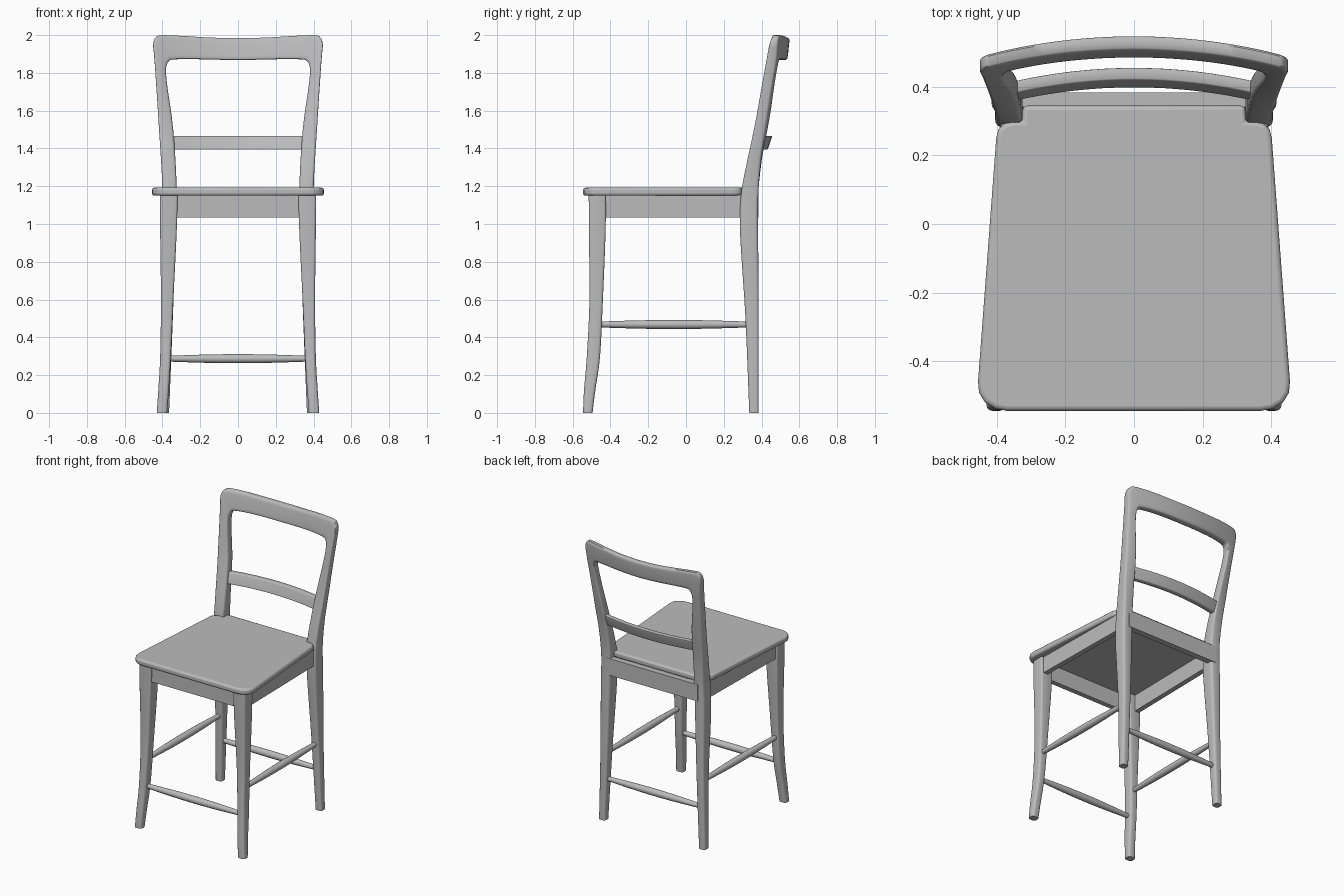
import bpy, bmesh, math
from mathutils import Vector

cube = bpy.data.objects.get("Cube")
if cube:
    bpy.data.objects.remove(cube)

paint = bpy.data.materials.new("light_grey_paint")
paint.use_nodes = True
grey = (0.5, 0.5, 0.5, 1)
paint.diffuse_color = grey
paint.node_tree.nodes["Principled BSDF"].inputs["Base Color"].default_value = grey


def finish(name, bm, angle=40):
    bmesh.ops.recalc_face_normals(bm, faces=bm.faces)
    mesh = bpy.data.meshes.new(name)
    bm.to_mesh(mesh)
    bm.free()
    mesh.materials.append(paint)
    obj = bpy.data.objects.new(name, mesh)
    bpy.context.collection.objects.link(obj)
    bpy.ops.object.select_all(action='DESELECT')
    obj.select_set(True)
    bpy.context.view_layer.objects.active = obj
    bpy.ops.object.shade_smooth_by_angle(angle=math.radians(angle))
    return obj


def rounded_square(r, steps=4):
    """Points of a -1..1 square whose corners have radius r."""
    pts = []
    for q in range(4):
        mid = math.pi / 2 * q + math.pi / 4
        cx, cy = math.copysign(1 - r, math.cos(mid)), math.copysign(1 - r, math.sin(mid))
        for i in range(steps):
            a = math.pi / 2 * (q + i / (steps - 1))
            pts.append((cx + r * math.cos(a), cy + r * math.sin(a)))
    return pts


def loft(name, rings, angle=40):
    bm = bmesh.new()
    loops = [[bm.verts.new(p) for p in ring] for ring in rings]
    n = len(loops[0])
    for a, b in zip(loops, loops[1:]):
        for i in range(n):
            bm.faces.new((a[i], a[(i + 1) % n], b[(i + 1) % n], b[i]))
    bm.faces.new(loops[0])
    bm.faces.new(loops[-1])
    return finish(name, bm, angle)


def smooth(rows, steps=4):
    """Catmull-Rom curve through rows of numbers."""
    out = []
    for i in range(len(rows) - 1):
        quad = zip(rows[max(i - 1, 0)], rows[i], rows[i + 1], rows[min(i + 2, len(rows) - 1)])
        quad = list(quad)
        for s in range(steps):
            t = s / steps
            out.append([b + t / 2 * (c - a + t * (2*a - 5*b + 4*c - d + t * (3*(b - c) + d - a)))
                        for a, b, c, d in quad])
    return out + [list(rows[-1])]


def lerp(a, b, u):
    return a + (b - a) * (u + 1) / 2


# Front legs: z, outer x, inner x, front y, back y
leg = smooth([(0, .43, .375, -.545, -.495), (.12, .422, .366, -.54, -.48),
              (.3, .412, .355, -.525, -.455), (.6, .408, .342, -.511, -.44),
              (.95, .412, .325, -.514, -.426), (1.155, .414, .32, -.515, -.425)])
for side, label in ((1, "left"), (-1, "right")):
    rings = []
    for z, xo, xi, yf, yb in leg:
        sec = rounded_square(.6 - .4 * min(z / 1.1, 1))
        rings.append([(side * lerp(xi, xo, u), lerp(yf, yb, v), z) for u, v in sec])
    loft("front_leg_" + label, rings)

# Back frame: both rear legs, posts and the bowed top rail in one sweep
depth = smooth([(0, .335, .385), (.5, .315, .385), (.8, .295, .383), (.98, .285, .381),
                (1.1, .287, .381), (1.2, .297, .385), (1.35, .325, .396), (1.5, .357, .42),
                (1.75, .406, .462), (1.87, .43, .484), (2.02, .461, .5)])


def depth_at(z):
    for a, b in zip(depth, depth[1:]):
        if z <= b[0]:
            t = (z - a[0]) / (b[0] - a[0])
            return [p + (q - p) * t for p, q in zip(a[1:], b[1:])]
    return depth[-1][1:]


def bow(x, z):
    return .3 * (.176 - x * x) * max(0, min(1, (z - 1.2) / .4))


# outer x, outer z, inner x, inner z
half = smooth([(.415, 0, .365, 0), (.405, .5, .345, .5), (.405, .95, .33, .95),
               (.401, 1.2, .325, 1.2), (.418, 1.5, .343, 1.5), (.434, 1.75, .373, 1.72),
               (.444, 1.89, .381, 1.8), (.449, 1.95, .379, 1.835), (.438, 1.985, .366, 1.862),
               (.41, 1.999, .34, 1.871), (.3, 1.996, .25, 1.873), (.15, 1.987, .12, 1.87),
               (0, 1.984, 0, 1.868)])
stations = [(1, s) for s in half] + [(-1, s) for s in half[-2::-1]]
rings = []
for side, (xo, zo, xi, zi) in stations:
    ring = []
    for u, v in rounded_square(.55 - .2 * min(zo, 1)):
        x, z = lerp(xi, xo, u), lerp(zi, zo, u)
        yf, yb = depth_at(z)
        ring.append((side * x, lerp(yf, yb, v) + bow(x, z), z))
    rings.append(ring)
loft("back_frame", rings)

# Bowed middle slat
rings = []
for i in range(17):
    x = -.36 + .72 * i / 16
    y = .427 - .32 * x * x
    rings.append([(x, y + .018 * v + .012 * u, 1.43 + .036 * u) for u, v in rounded_square(.2)])
loft("back_slat", rings)

# Seat board, notched around the posts
outline = [(.37, -.545), (.405, -.539), (.435, -.52), (.452, -.492), (.455, -.46),
           (.402, .25), (.396, .275), (.38, .292), (.355, .3), (.325, .3), (.325, .345)]
bm = bmesh.new()
ring = [bm.verts.new((x, y, 1.15)) for x, y in outline]
ring += [bm.verts.new((-x, y, 1.15)) for x, y in reversed(outline)]
base = bm.faces.new(ring)
top = bmesh.ops.extrude_face_region(bm, geom=[base])
bmesh.ops.translate(bm, vec=(0, 0, .042), verts=[g for g in top["geom"] if isinstance(g, bmesh.types.BMVert)])
seat = finish("seat", bm)
bevel = seat.modifiers.new("soft_edge", 'BEVEL')
bevel.width = .013
bevel.segments = 3
bevel.limit_method = 'ANGLE'
bevel.angle_limit = math.radians(60)


# Aprons under the seat
def apron(name, start, end, thick=.035):
    a, b = Vector(start), Vector(end)
    side = Vector((a.y - b.y, b.x - a.x)).normalized() * thick / 2
    loft(name, [[(*(p + side * s), z) for s, z in ((-1, 1.035), (1, 1.035), (1, 1.153), (-1, 1.153))]
                for p in (a, b)])


apron("front_apron", (-.34, -.484), (.34, -.484))
apron("back_apron", (-.36, .363), (.36, .363), .042)


# Turned stretchers, thicker in the middle
def stretcher(name, start, end):
    a, b = Vector(start), Vector(end)
    across = (b - a).cross(Vector((0, 0, 1))).normalized()
    rings = []
    for i in range(13):
        t = i / 12
        r = .015 + .009 * math.sin(math.pi * t)
        angles = [math.tau * k / 16 for k in range(16)]
        rings.append([a.lerp(b, t) + across * r * math.cos(w) + Vector((0, 0, r * math.sin(w)))
                      for w in angles])
    loft(name, rings)


for side, label in ((1, "left"), (-1, "right")):
    apron("side_apron_" + label, (side * .382, -.45), (side * .37, .31))
    stretcher("side_stretcher_" + label, (side * .38, -.47, .468), (side * .375, .34, .468))
stretcher("front_stretcher", (-.375, -.49, .287), (.375, -.49, .287))
stretcher("back_stretcher", (-.37, .353, .287), (.37, .353, .287))
